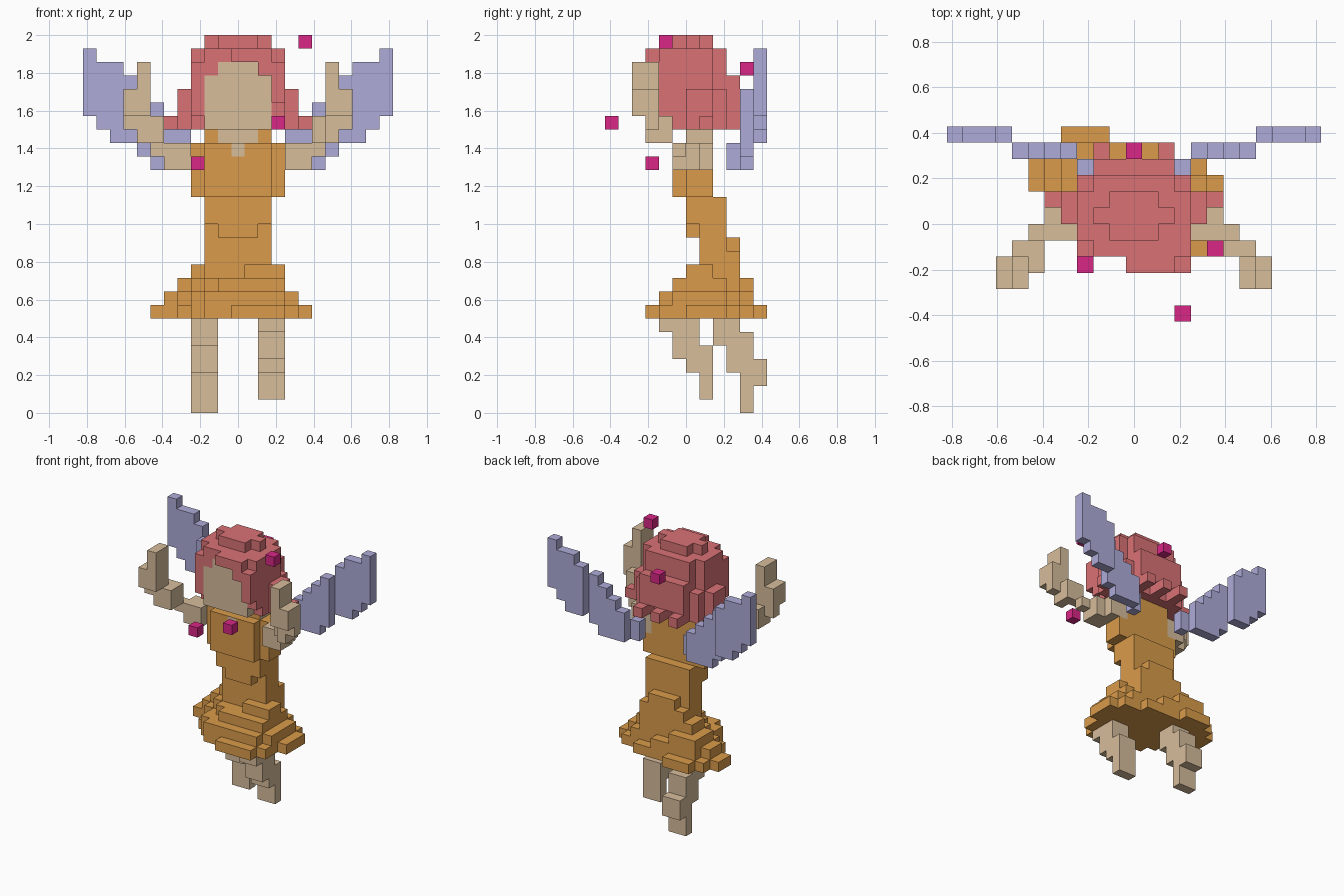
import bpy
import bmesh
from mathutils import Vector

cube = bpy.data.objects.get("Cube")
if cube:
    bpy.data.objects.remove(cube, do_unlink=True)

UNIT = 1 / 14  # edge of one block


def material(name, rgb):
    m = bpy.data.materials.new(name)
    m.use_nodes = True
    m.diffuse_color = (*rgb, 1)
    m.node_tree.nodes["Principled BSDF"].inputs["Base Color"].default_value = (*rgb, 1)
    return m


GOLD = material("golden cloth", (.7, .33, .07))
SKIN = material("tan skin", (.68, .51, .33))
HAIR = material("rose hair", (.7, .17, .18))
WING = material("lavender wing", (.42, .41, .69))
SPARK = material("magenta spark", (.69, .02, .24))


def box(x, y, z):
    """Set of cells filling three inclusive ranges."""
    return {(i, j, k) for i in range(x[0], x[1] + 1)
            for j in range(y[0], y[1] + 1) for k in range(z[0], z[1] + 1)}


def boxes(*specs):
    return set().union(*(box(*s) for s in specs))


def mirrored(cells):
    return {(-i, j, k) for i, j, k in cells}


def layer(z, start, *rows):
    """One flat layer; rows are x ranges from front to back."""
    return boxes(*((r, (start + k,) * 2, (z, z)) for k, r in enumerate(rows)))


AXES = [Vector(v) for v in ((1, 0, 0), (0, 1, 0), (0, 0, 1))]


def build(name, cells, mats, rule=None):
    """Skin a set of cells with its outer faces; rule picks the material."""
    bm = bmesh.new()
    verts = {}

    def vert(p):
        key = tuple(round(c * 2) for c in p)
        if key not in verts:
            verts[key] = bm.verts.new(p * UNIT)
        return verts[key]

    for cell in sorted(cells):
        centre = Vector(cell) + Vector((0, .5, .5))
        for a in range(3):
            u, v = AXES[(a + 1) % 3] / 2, AXES[(a + 2) % 3] / 2
            for sign in (1, -1):
                n = AXES[a] * sign
                if tuple(int(c + d) for c, d in zip(cell, n)) in cells:
                    continue
                mid = centre + n / 2
                ring = [mid + u + v, mid - u + v, mid - u - v, mid + u - v]
                face = bm.faces.new([vert(p) for p in ring[::sign]])
                if rule:
                    face.material_index = rule(cell, n)
    mesh = bpy.data.meshes.new(name)
    bm.to_mesh(mesh)
    bm.free()
    for m in mats:
        mesh.materials.append(m)
    bpy.context.collection.objects.link(bpy.data.objects.new(name, mesh))


# Legs: one stepping forward, one trailing; each row is (first y, last y)
def leg(name, x, start, rows):
    build(name, boxes(*((x, r, (start + k,) * 2) for k, r in enumerate(rows))), [SKIN])


leg("left_leg", (2, 3), 1, [(1, 1), (1, 1), (0, 1), (-1, 1), (-1, 0), (-2, 0)])
leg("right_leg", (-3, -2), 0, [(4, 4), (4, 4), (4, 5), (3, 5), (3, 4), (2, 4), (2, 3)])

# Skirt: twisted brim, then shrinking tiers
skirt = layer(7, -3, (0, 3), (-2, 4), (-3, 4), (-4, 5), (-4, 5), (-6, 5), (-6, 4), (-5, 2), (-4, -2))
skirt |= layer(8, -2, (-2, 3), (-3, 4), (-3, 4), (-4, 4), (-5, 4), (-5, 3), (-4, 0))
skirt |= layer(9, -1, (-1, 3), (-2, 3), (-3, 3), (-4, 3), (-4, 2), (-4, -2))
skirt |= layer(10, 0, (1, 3), (-2, 3), (-3, 2), (-3, 2))
build("skirt", skirt, [GOLD])

# Bodice with painted neckline and shoulders
bodice = boxes(((-2, 2), (1, 2), (11, 15)), ((-2, 2), (3, 3), (11, 11)),
               ((-1, 1), (3, 3), (12, 12)), ((-1, 1), (0, 0), (13, 13)),
               ((-2, 2), (0, 0), (14, 15)), ((-2, 2), (-1, -1), (16, 19)),
               ((-3, 3), (0, 1), (16, 19)), ((-2, 2), (0, 1), (20, 20)))


def neckline(cell, n):
    x, y, z = cell
    if n.y < 0:
        return int(z >= 19 and abs(x) <= z - 19)
    if n.y > 0:
        return int(abs(x) == 3 and z >= 18)
    return int(z == 20 and n.x != 0)


build("bodice", bodice, [GOLD, SKIN], neckline)

# Arms reaching out, forward and up
arm = boxes(((4, 4), (0, 1), (18, 19)), ((5, 5), (0, 0), (18, 19)),
            ((4, 5), (-1, -1), (18, 19)), ((6, 6), (-1, -1), (19, 19)),
            ((6, 7), (-2, -2), (20, 21)), ((7, 7), (-3, -3), (20, 21)),
            ((8, 8), (-3, -3), (21, 21)), ((7, 8), (-4, -3), (22, 23)),
            ((7, 7), (-4, -3), (24, 25)))
build("left_arm", arm, [SKIN])
build("right_arm", mirrored(arm) | box((-6, -6), (-3, -3), (20, 21)), [SKIN])

# Head: rounded crown, swept fringe, ragged curls and a painted face
head = layer(27, -1, (-1, 1), (-2, 2), (-1, 1))
head |= layer(26, -3, (0, 2), (-2, 3), (-3, 3), (-3, 3), (-3, 3), (-2, 2))
head |= boxes(((-3, 3), (-2, 1), (22, 25)), ((-2, 2), (2, 2), (21, 25)),
              ((-2, 2), (-2, -2), (21, 21)), ((-3, 3), (-1, 1), (21, 21)),
              ((-3, 3), (2, 2), (21, 23)), ((-2, 2), (3, 3), (22, 24)),
              ((-4, 4), (0, 1), (22, 23)), ((-4, 4), (0, 1), (21, 21)),
              ((-5, 5), (1, 1), (21, 21)),
              ((2, 3), (-3, -3), (25, 25)), ((3, 3), (-3, -3), (23, 24)))
for x in (-2, 0, 2):
    head |= box((x, x), (3, 4), (21, 21))


def face_paint(cell, n):
    x, y, z = cell
    if y != -2 or z > 25:
        return 0
    front = n.y < 0 and abs(x) <= (1 if z == 25 else 2)
    return int(front or z == 21)


build("head", head, [HAIR, SKIN], face_paint)

# Wings: thin swept panels, each column is (first z, last z)
columns = [(18, 19), (18, 20), (18, 21), (18, 22), (19, 23), (20, 24), (20, 25), (21, 25), (22, 26)]
wing = set()
for k, span in enumerate(columns):
    x = k + 3
    y = 3 if x == 3 else 4 if x < 8 else 5
    wing |= box((x, x), (y, y), span)
build("left_wing", wing, [WING])
build("right_wing", mirrored(wing), [WING])

# Floating sparks
for k, cell in enumerate([(5, -2, 27), (3, -6, 21), (-3, -3, 18), (0, 4, 25)]):
    build(f"spark_{k + 1}", {cell}, [SPARK])
